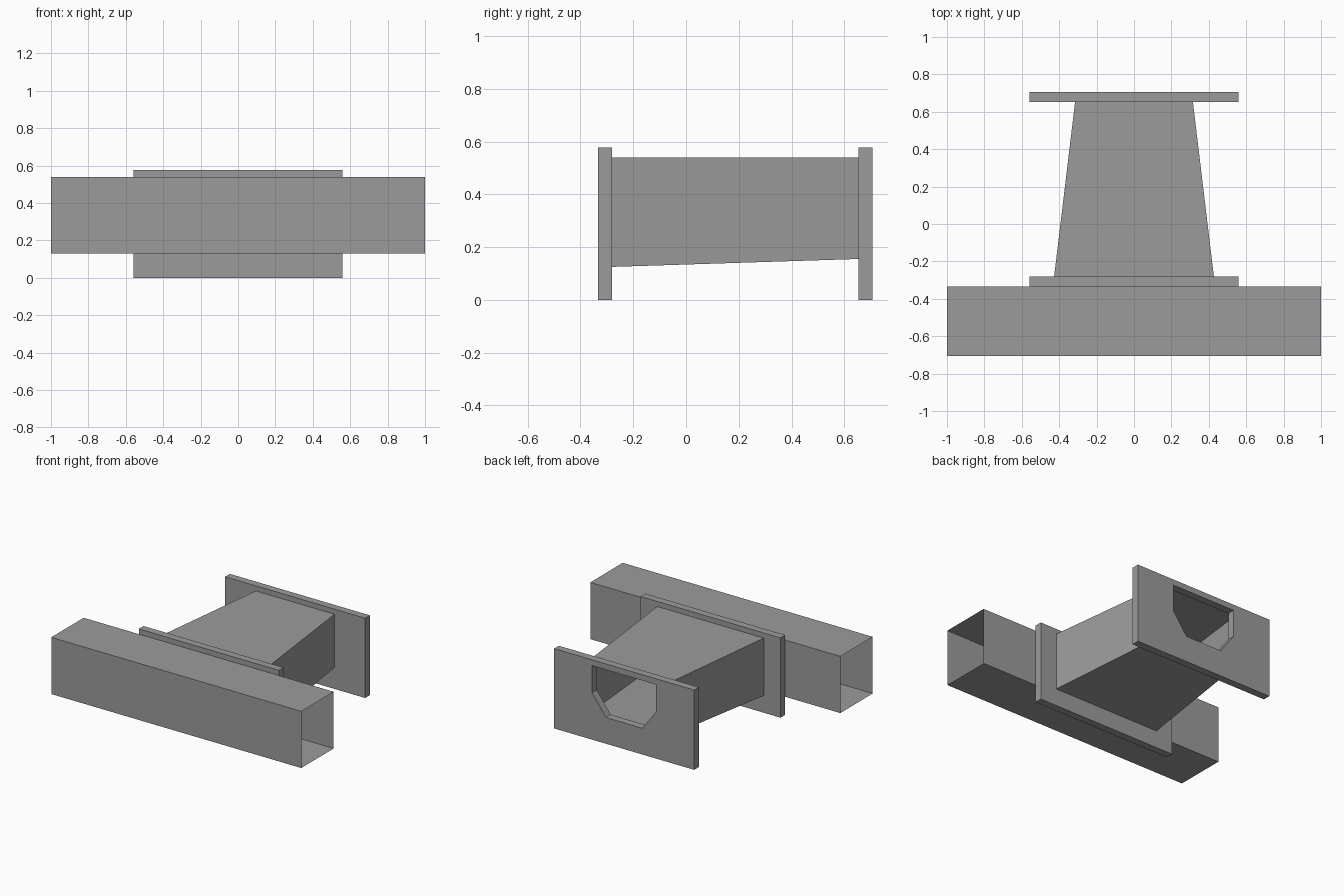
import bpy
import bmesh
from mathutils import Vector

cube = bpy.data.objects.get("Cube")
if cube:
    bpy.data.objects.remove(cube, do_unlink=True)

# One plain grey for everything
grey = bpy.data.materials.new("plain grey")
grey.use_nodes = True
colour = (0.33, 0.33, 0.33, 1)
grey.diffuse_color = colour
grey.node_tree.nodes["Principled BSDF"].inputs["Base Color"].default_value = colour


def finish(name, bm):
    bmesh.ops.recalc_face_normals(bm, faces=bm.faces)
    mesh = bpy.data.meshes.new(name)
    bm.to_mesh(mesh)
    bm.free()
    mesh.materials.append(grey)
    obj = bpy.data.objects.new(name, mesh)
    bpy.context.collection.objects.link(obj)
    return obj


def rect(half, low, high):
    return [(-half, low), (half, low), (half, high), (-half, high)]


# Doorway outline in x, z: square top, chamfered lower corners
right_half = [(0.145, 0.19), (0.256, 0.34), (0.256, 0.535)]
doorway = right_half + [(-x, z) for x, z in reversed(right_half)]


def panel(name, outline, y, depth=0.0):
    """Upright panel with the doorway cut through it."""
    bm = bmesh.new()
    edges = []
    for loop in (outline, doorway):
        verts = [bm.verts.new((x, y, z)) for x, z in loop]
        edges += [bm.edges.new((a, b)) for a, b in zip(verts, verts[1:] + verts[:1])]
    bmesh.ops.triangle_fill(bm, edges=edges, use_beauty=True, normal=Vector((0, -1, 0)))
    bmesh.ops.dissolve_limit(bm, angle_limit=0.01, verts=bm.verts, edges=bm.edges)
    if depth:
        result = bmesh.ops.extrude_face_region(bm, geom=bm.faces[:], use_keep_orig=True)
        moved = [v for v in result["geom"] if isinstance(v, bmesh.types.BMVert)]
        bmesh.ops.translate(bm, verts=moved, vec=(0, depth, 0))
    return finish(name, bm)


def sleeve(name, start, end, closed=True):
    """Thin open-ended skin between two matching rings of points."""
    bm = bmesh.new()
    a = [bm.verts.new(p) for p in start]
    b = [bm.verts.new(p) for p in end]
    count = len(a)
    for i in range(count if closed else count - 1):
        j = (i + 1) % count
        bm.faces.new((a[i], a[j], b[j], b[i]))
    return finish(name, bm)


# Cross corridor: floor, front wall and roof, open at both ends
section = [(-0.335, 0.13), (-0.705, 0.13), (-0.705, 0.54), (-0.335, 0.54)]
sleeve("cross_corridor", [(-1, y, z) for y, z in section],
       [(1, y, z) for y, z in section], closed=False)
panel("cross_corridor_back_wall", rect(1, 0.13, 0.54), -0.335)

# Flanges at both ends of the tunnel
panel("front_flange", rect(0.56, 0, 0.577), -0.334, 0.054)
panel("back_flange", rect(0.56, 0, 0.577), 0.653, 0.054)

# Tapered tunnel with a gently rising floor
sleeve("tapered_tunnel",
       [(x, -0.28, z) for x, z in rect(0.427, 0.125, 0.54)],
       [(x, 0.653, z) for x, z in rect(0.315, 0.155, 0.54)])
